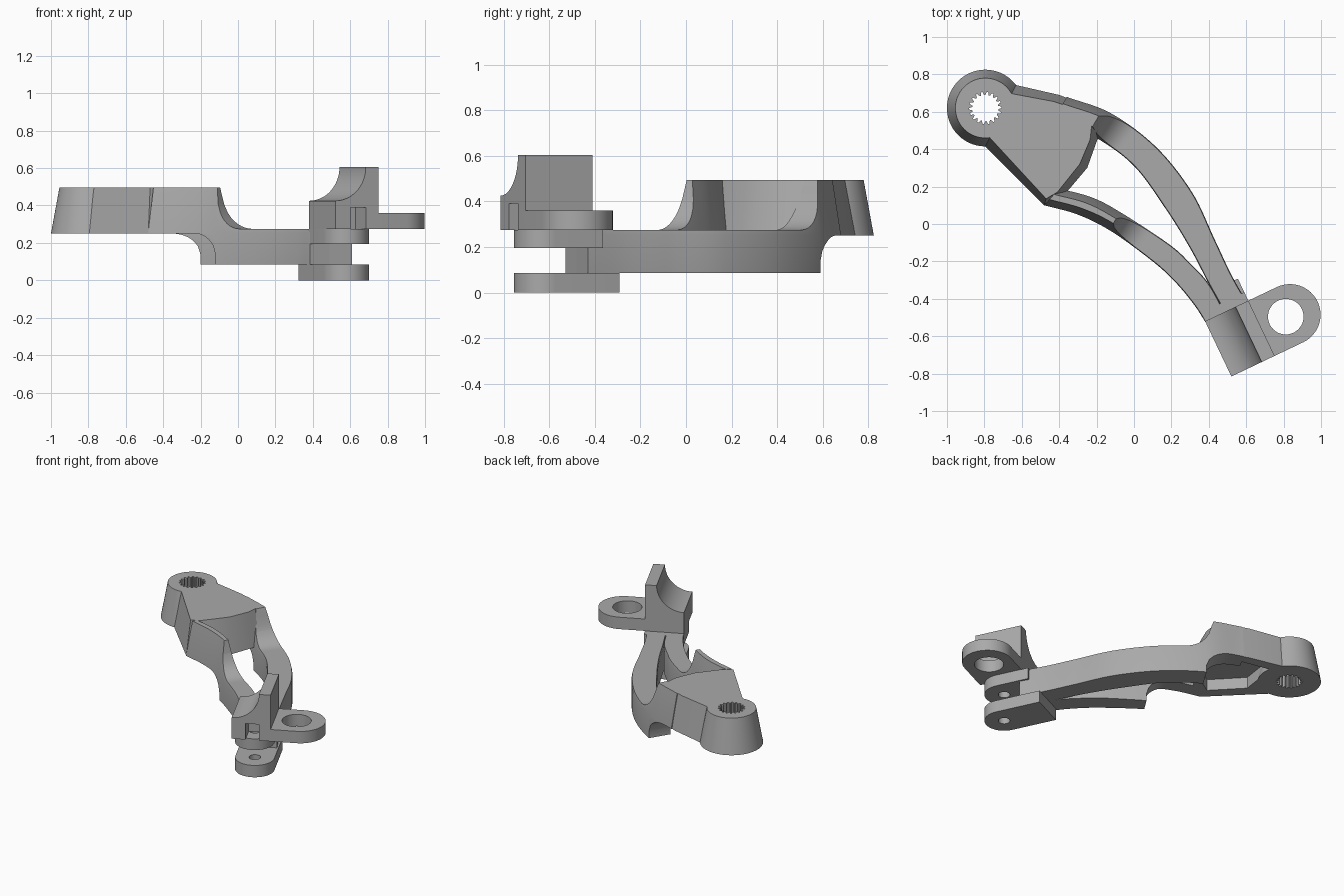
import bpy, bmesh, math
from mathutils import Vector

cube = bpy.data.objects.get("Cube")
if cube:
    bpy.data.objects.remove(cube, do_unlink=True)

grey = bpy.data.materials.new("plain_grey")
grey.use_nodes = True
GREY = (0.4, 0.4, 0.4, 1)
grey.diffuse_color = GREY
grey.node_tree.nodes["Principled BSDF"].inputs["Base Color"].default_value = GREY

LOW, TOP = 0.25, 0.495            # head underside and top
ARM_LOW, ARM_TOP = 0.085, 0.275   # arm underside and top


def loft(name, sections):
    """Closed solid through rings of equally many points."""
    bm = bmesh.new()
    rings = [[bm.verts.new(p) for p in s] for s in sections]
    n = len(rings[0])
    for a, b in zip(rings, rings[1:]):
        for i in range(n):
            j = (i + 1) % n
            bm.faces.new((a[i], a[j], b[j], b[i]))
    bm.faces.new(rings[0])
    bm.faces.new(rings[-1])
    bmesh.ops.recalc_face_normals(bm, faces=bm.faces)
    mesh = bpy.data.meshes.new(name)
    bm.to_mesh(mesh)
    bm.free()
    mesh.materials.append(grey)
    obj = bpy.data.objects.new(name, mesh)
    bpy.context.collection.objects.link(obj)
    return obj


def prism(name, low, high, z0, z1):
    return loft(name, [[(x, y, z0) for x, y in low], [(x, y, z1) for x, y in high]])


def circle(c, r, n=48):
    return [(c[0] + r * math.cos(math.tau * i / n),
             c[1] + r * math.sin(math.tau * i / n)) for i in range(n)]


def cut(obj, cutter):
    cutter.hide_render = True
    cutter.hide_set(True)
    mod = obj.modifiers.new("cut", 'BOOLEAN')
    mod.object = cutter
    mod.solver = 'EXACT'
    bpy.context.view_layer.objects.active = obj
    bpy.ops.object.modifier_apply(modifier=mod.name)
    bpy.data.objects.remove(cutter, do_unlink=True)


def along(points, p):
    """Smooth curve through the points, p counted in points."""
    k = min(int(p), len(points) - 2)
    t = p - k
    b, c = Vector(points[k]), Vector(points[k + 1])
    a = Vector(points[k - 1]) if k else 2 * b - c
    d = Vector(points[k + 2]) if k + 2 < len(points) else 2 * c - b
    return b + 0.5 * t * (c - a + t * (2 * a - 5 * b + 4 * c - d + t * (3 * (b - c) + d - a)))


def arm(name, back, front, under, over):
    """Curved bar: drops below the head over 'under', and from head height over 'over'."""
    last = len(back) - 1
    ps = [last * i / 90 for i in range(91)] + [under[1] - 0.001, under[1] + 0.001]
    sections = []
    for p in sorted(ps):
        o, i = along(back, p), along(front, p)
        q = (p - under[0]) / (under[1] - under[0])
        zb = LOW if q < 0 else 0.13 + 0.12 * math.sqrt(1 - q * q) if q < 1 else ARM_LOW
        q = min(max((p - over[0]) / (over[1] - over[0]), 0), 1)
        zt = ARM_TOP + (TOP - ARM_TOP) * (1 - math.sqrt(1 - (1 - q) ** 2))
        inset = (i - o).normalized() * 0.17 * (zt - LOW)
        zm = LOW + 0.005
        sections.append([(o.x, o.y, zb), (o.x, o.y, zm), (*(o + inset), zt),
                         (*(i - inset), zt), (i.x, i.y, zm), (i.x, i.y, zb)])
    return loft(name, sections)


# Tapered hub with a toothed bore
HUB = (-0.795, 0.62)
hub = prism("hub", circle(HUB, 0.205, 96), circle(HUB, 0.16, 96), LOW, TOP)
teeth = []
for i in range(72):
    r, a = (0.087 if i % 4 < 2 else 0.07), math.tau * i / 72
    teeth.append((HUB[0] + r * math.cos(a), HUB[1] + r * math.sin(a)))
cut(hub, prism("bore_cutter", teeth, teeth, 0.1, 0.7))

# Tapered head plate, hollowed from below
head_low = [(-0.64, 0.745), (-0.4, 0.69), (-0.14, 0.59), (-0.2, 0.44), (-0.25, 0.3),
            (-0.36, 0.17), (-0.48, 0.1), (-0.8, 0.42), (-0.69, 0.6)]
head_top = [(-0.67, 0.7), (-0.43, 0.655), (-0.22, 0.585), (-0.235, 0.45), (-0.29, 0.32),
            (-0.41, 0.17), (-0.47, 0.135), (-0.77, 0.46), (-0.69, 0.6)]
head = prism("head_plate", head_low, head_top, LOW, TOP)
pocket = [(-0.6, 0.66), (-0.4, 0.62), (-0.27, 0.55), (-0.27, 0.4), (-0.33, 0.27),
          (-0.46, 0.19), (-0.64, 0.38)]
cut(head, prism("pocket_cutter", pocket, pocket, 0.2, 0.33))

# Two curved arms joining at the fork
arm("back_arm",
    [(-0.36, 0.68), (-0.12, 0.59), (0.12, 0.41), (0.31, 0.17), (0.43, -0.08), (0.52, -0.27), (0.61, -0.43)],
    [(-0.42, 0.57), (-0.2, 0.46), (0, 0.31), (0.17, 0.08), (0.3, -0.13), (0.4, -0.32), (0.49, -0.48)],
    (0.3, 1), (0.85, 1.5))
arm("front_arm",
    [(-0.4, 0.19), (-0.22, 0.14), (-0.06, 0.055), (0.19, -0.11), (0.3, -0.21), (0.4, -0.32), (0.49, -0.48)],
    [(-0.48, 0.1), (-0.3, 0.05), (-0.12, -0.04), (0.1, -0.2), (0.22, -0.31), (0.32, -0.43), (0.385, -0.53)],
    (1.4, 2), (1.95, 2.55))

# Fork frame: t runs out along the arm, v across it
START = Vector((0.38, -0.52))
T, V = Vector((0.43, -0.903)), Vector((0.903, 0.43))
WIDE, LONG = 0.256, 0.327


def at(t, v):
    p = START + T * t + V * v
    return (p.x, p.y)


def rect(t0, t1, v0, v1):
    return [at(t0, v0), at(t1, v0), at(t1, v1), at(t0, v1)]


def half_turn(r):
    return [(r * math.cos(math.pi * i / 24), r * math.sin(math.pi * i / 24)) for i in range(25)]


# Fork lugs with a pin hole
PIN = (0.18, WIDE / 2)
for name, back, z0, z1 in (("lower_lug", -0.13, 0, ARM_LOW), ("upper_lug", -0.05, 0.195, ARM_TOP)):
    outline = [at(back, WIDE), at(back, 0)] + [at(PIN[0] + s, PIN[1] - c) for c, s in half_turn(WIDE / 2)]
    lug = prism(name, outline, outline, z0, z1)
    hole = circle(at(*PIN), 0.038, 32)
    cut(lug, prism("pin_cutter", hole, hole, z0 - 0.1, z1 + 0.1))

# Saddle block with a scooped side and a notch at its foot
scoop = [(0.18 * math.sin(math.pi / 2 * i / 16), 0.605 - 0.18 * math.cos(math.pi / 2 * i / 16)) for i in range(17)]
side = [(0, ARM_TOP)] + scoop + [(WIDE, 0.605), (WIDE, ARM_TOP)]
block = loft("saddle_block", [[(*at(t, v), z) for v, z in side] for t in (0, LONG)])
notch = rect(0.2, 0.4, 0.09, 0.18)
cut(block, prism("notch_cutter", notch, notch, 0.2, 0.39))

# Rounded side tab with a hole
R = LONG / 2
tab_line = [at(LONG, 0.2)] + [at(R + c, 0.425 + s) for c, s in half_turn(R)] + [at(0, 0.2)]
tab = prism("side_tab", tab_line, tab_line, ARM_TOP, 0.36)
eye = circle(at(R, 0.4), 0.095)
cut(tab, prism("eye_cutter", eye, eye, 0.2, 0.5))
tab_notch = rect(0.2, 0.4, 0.1, 0.215)
cut(tab, prism("tab_notch_cutter", tab_notch, tab_notch, 0.2, 0.35))

# Smooth the curved faces, keep the edges crisp
for obj in bpy.context.scene.objects:
    obj.select_set(obj.type == 'MESH')
bpy.ops.object.shade_smooth_by_angle(angle=math.radians(30))
